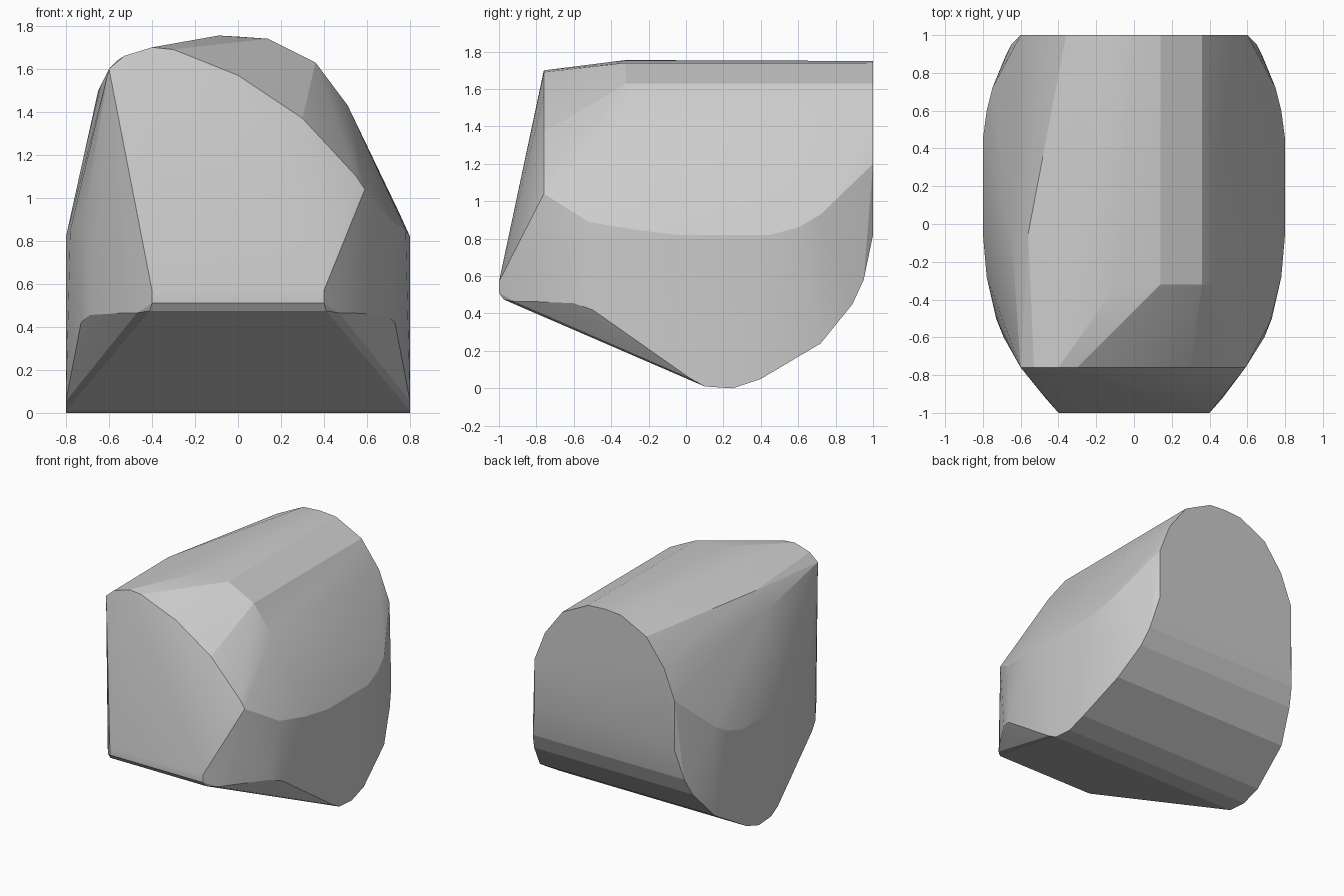
import bpy, bmesh, math

if "Cube" in bpy.data.objects:
    bpy.data.objects.remove(bpy.data.objects["Cube"])

# Mirrored points (half width, y, z): lower hull, side walls, rear arch
half = [
    # front lip
    (.40, -1, .57), (.40, -1, .51), (.41, -.975, .475), (.47, -.92, .465),
    # undercut of the front sides
    (.53, -.84, .465), (.69, -.60, .455), (.73, -.50, .42),
    # curved underside towards the back
    (.80, .02, .055), (.80, .10, .01), (.80, .25, 0), (.80, .40, .05),
    (.75, .72, .24), (.68, .89, .45), (.65, .95, .58), (.60, 1, .82),
    # upper edge of the side walls
    (.72, -.52, .89), (.78, -.28, .85), (.80, -.05, .82), (.80, .45, .82),
    (.78, .60, .86), (.75, .72, .93),
    # rear arch
    (.60, 1, 1.20), (.51, 1, 1.43), (.36, 1, 1.63), (.14, 1, 1.74),
]
points = [(s * x, y, z) for x, y, z in half for s in (-1, 1)]
points.append((0, 1, 1.75))

# Tilted front arch, all in one plane (x, z)
front = [(-.60, 1.60), (-.53, 1.66), (-.40, 1.70), (-.30, 1.69), (0, 1.57),
         (.30, 1.37), (.55, 1.10), (.59, 1.04)]
points += [(x, -.76, z) for x, z in front]

# Shoulder where the straight arch turns into the front, and left shoulder
points += [(x, -.32, z) for x, z in
           [(-.09, 1.755), (.14, 1.74), (.36, 1.63), (.51, 1.43)]]
points += [(-.65, -.04, 1.50), (-.56, -.05, 1.64)]

# Wrap a convex skin around the profiles
bm = bmesh.new()
for p in points:
    bm.verts.new(p)
res = bmesh.ops.convex_hull(bm, input=bm.verts[:])
bmesh.ops.delete(bm, geom=[v for v in bm.verts if not v.link_faces], context='VERTS')
bmesh.ops.dissolve_limit(bm, angle_limit=math.radians(1), verts=bm.verts[:], edges=bm.edges[:])
bmesh.ops.recalc_face_normals(bm, faces=bm.faces[:])
mesh = bpy.data.meshes.new("rounded_block")
bm.to_mesh(mesh)
bm.free()
obj = bpy.data.objects.new("rounded_block", mesh)
bpy.context.collection.objects.link(obj)
bpy.context.view_layer.objects.active = obj
obj.select_set(True)
bpy.ops.object.shade_smooth_by_angle(angle=math.radians(12))
